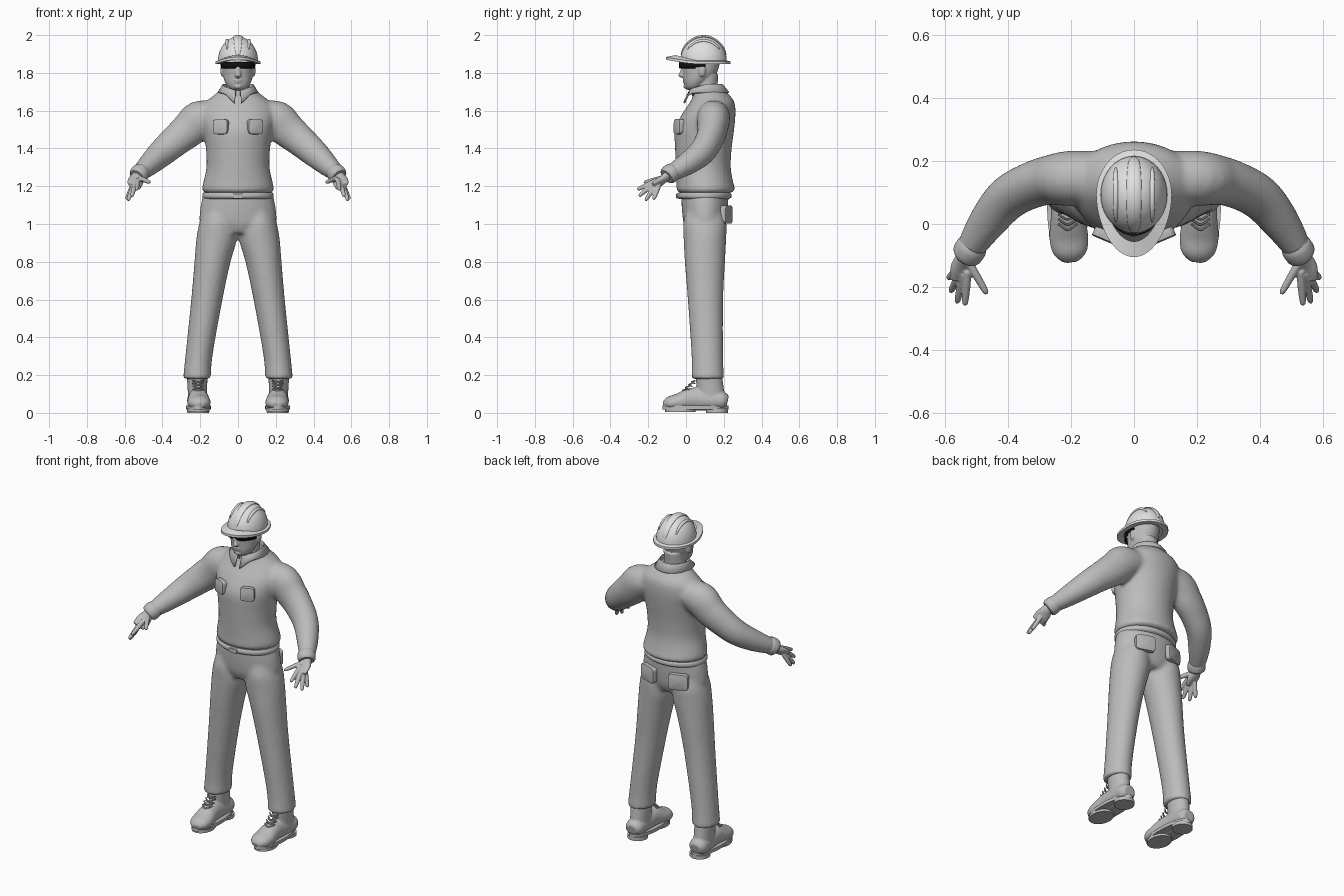
import bpy, bmesh, math
from mathutils import Vector, Matrix

cube = bpy.data.objects.get("Cube")
if cube:
    bpy.data.objects.remove(cube)


def material(name, value):
    mat = bpy.data.materials.new(name)
    mat.use_nodes = True
    colour = (value, value, value, 1)
    mat.diffuse_color = colour
    mat.node_tree.nodes["Principled BSDF"].inputs["Base Color"].default_value = colour
    return mat


GREY = material("work grey", .5)
LIGHT = material("helmet light grey", .75)
BLACK = material("lens black", .005)


def skin(bm, rows, closed=True, caps=True):
    """Bridge rows of points into a surface."""
    grid = [[bm.verts.new(p) for p in row] for row in rows]
    count = len(grid[0])
    for low, high in zip(grid, grid[1:]):
        for i in range(count if closed else count - 1):
            j = (i + 1) % count
            bm.faces.new((low[i], low[j], high[j], high[i]))
    if caps:
        bm.faces.new(grid[0])
        bm.faces.new(grid[-1])


def loft(bm, rings, side=1, follow=False, ref=(0, 1, 0), sides=24, steps=4):
    """Smooth body through rings of (x, y, z, radius a, radius b)."""
    keys = [Vector(r) for r in rings]
    ends = [keys[0]] + keys + [keys[-1]]
    path = []
    for p, q, r, s in zip(ends, ends[1:], ends[2:], ends[3:]):
        for k in range(steps):
            t = k / steps
            path.append(q + (r - p) * (t / 2) + (p * 2 - q * 5 + r * 4 - s) * (t * t / 2)
                        + (q * 3 - p - r * 3 + s) * (t ** 3 / 2))
    path.append(keys[-1])
    rows = []
    for i, p in enumerate(path):
        ahead, behind = path[min(i + 1, len(path) - 1)], path[max(i - 1, 0)]
        tangent = Vector((ahead - behind)[:3]).normalized() if follow else Vector((0, 0, 1))
        u = Vector(ref).cross(tangent).normalized()
        v = tangent.cross(u)
        row = []
        for n in range(sides):
            angle = math.tau * n / sides
            point = Vector(p[:3]) + u * p[3] * math.cos(angle) + v * p[4] * math.sin(angle)
            row.append((point.x * side, point.y, point.z))
        rows.append(row)
    skin(bm, rows)


def ball(bm, centre, radii):
    place = Matrix.Translation(centre) @ Matrix.Diagonal((*radii, 1))
    bmesh.ops.create_uvsphere(bm, u_segments=20, v_segments=12, radius=1, matrix=place)


def finish(name, bm, mat=GREY, voxel=0, smooth=4, thick=0):
    bmesh.ops.recalc_face_normals(bm, faces=bm.faces)
    mesh = bpy.data.meshes.new(name)
    bm.to_mesh(mesh)
    bm.free()
    obj = bpy.data.objects.new(name, mesh)
    bpy.context.collection.objects.link(obj)
    mesh.materials.append(mat)
    bpy.ops.object.select_all(action="DESELECT")
    obj.select_set(True)
    bpy.context.view_layer.objects.active = obj
    bpy.ops.object.shade_smooth_by_angle(angle=math.radians(40))
    if thick:
        mod = obj.modifiers.new("Thickness", "SOLIDIFY")
        mod.thickness = thick
        mod.offset = 0
    if voxel:
        mod = obj.modifiers.new("Fuse", "REMESH")
        mod.mode = "VOXEL"
        mod.voxel_size = voxel
        mod.use_smooth_shade = True
        mod = obj.modifiers.new("Soften", "SMOOTH")
        mod.factor = .5
        mod.iterations = smooth
    return obj


def pad(name, centre, size, turn=0, tilt=0, bevel=.02):
    """Rounded patch for pockets and the buckle."""
    bm = bmesh.new()
    bmesh.ops.create_cube(bm, size=1, matrix=Matrix.Diagonal((*size, 1)))
    upright = [e for e in bm.edges if abs(e.verts[0].co.y - e.verts[1].co.y) > size[1] / 2]
    bmesh.ops.bevel(bm, geom=upright, offset=bevel, segments=4, affect="EDGES", profile=.5)
    bmesh.ops.bevel(bm, geom=list(bm.edges), offset=.003, segments=2, affect="EDGES", profile=.5)
    obj = finish(name, bm)
    obj.location = centre
    obj.rotation_euler = (tilt, 0, turn)


SIDES = (("left", 1), ("right", -1))

# Shirt: torso and both sleeves fused
bm = bmesh.new()
loft(bm, [(0, .1, 1.165, .175, .135), (0, .105, 1.18, .19, .155), (0, .1, 1.22, .184, .15),
          (0, .092, 1.3, .167, .145), (0, .092, 1.4, .17, .15), (0, .098, 1.5, .185, .157),
          (0, .12, 1.58, .2, .142), (0, .138, 1.64, .175, .12), (0, .135, 1.68, .13, .098),
          (0, .115, 1.715, .085, .08)], sides=40)
ARM = [(.1, .15, 1.58, .07, .08), (.2, .145, 1.555, .1, .088), (.26, .14, 1.5, .095, .08),
       (.32, .125, 1.45, .086, .074), (.4, .083, 1.38, .075, .07),
       (.47, 0, 1.315, .06, .06), (.525, -.085, 1.265, .043, .043)]
for label, s in SIDES:
    loft(bm, ARM, s, follow=True)
finish("shirt", bm, voxel=.011, smooth=8)

# Trousers: hips and legs fused
bm = bmesh.new()
loft(bm, [(0, .1, .95, .12, .09), (0, .1, 1, .198, .112), (0, .1, 1.08, .2, .122),
          (0, .1, 1.16, .184, .125)], sides=40)
for label, s in SIDES:
    loft(bm, [(.217, .115, .18, .074, .087), (.207, .113, .3, .072, .084),
              (.165, .103, .6, .083, .094), (.135, .1, .8, .096, .107),
              (.113, .1, .92, .108, .113), (.108, .1, 1, .098, .115),
              (.1, .1, 1.07, .08, .1)], s)
finish("trousers", bm, voxel=.011, smooth=6)

# Waistband, buckle and pockets
bm = bmesh.new()
loft(bm, [(0, .097, 1.133, .18, .132), (0, .097, 1.142, .188, .143),
          (0, .097, 1.158, .188, .143), (0, .097, 1.166, .182, .136)], sides=40)
finish("waistband", bm)
pad("buckle", (0, -.046, 1.148), (.05, .012, .026), bevel=.005)
for label, s in SIDES:
    pad(label + "_chest_pocket", (.09 * s, -.037, 1.515), (.082, .03, .08), .4 * s, -.04)
    pad(label + "_back_pocket", (.1 * s, .215, 1.05), (.115, .03, .095), -.33 * s)

# Folded collar with two points at the front
bm = bmesh.new()
rows = [[], [], []]
for i in range(49):
    angle = (i / 24 - 1) * math.pi * .95
    front = max(0, -math.cos(angle))
    shape = ((.072, .07, 1.68), (.082, .088, 1.735 - .025 * front),
             (.104, .118, 1.695 - .06 * front ** 7))
    for row, (rx, ry, z) in zip(rows, shape):
        row.append((rx * math.sin(angle), .107 + ry * math.cos(angle), z))
skin(bm, rows, closed=False, caps=False)
finish("collar", bm, thick=.01)

# Head with neck, nose, lips, brow, chin and ears
bm = bmesh.new()
loft(bm, [(0, .11, 1.64, .075, .065), (0, .108, 1.7, .062, .057), (0, .108, 1.79, .062, .064)])
loft(bm, [(0, .035, 1.708, .025, .025), (0, .04, 1.722, .05, .044), (0, .052, 1.75, .068, .064),
          (0, .07, 1.785, .079, .085), (0, .077, 1.83, .082, .097), (0, .08, 1.88, .08, .1),
          (0, .085, 1.94, .055, .07)])
loft(bm, [(0, -.01, 1.84, .012, .01), (0, -.02, 1.805, .013, .012), (0, -.024, 1.786, .016, .017),
          (0, -.012, 1.775, .01, .014)])
for centre, radii in (((0, -.008, 1.763), (.024, .011, .006)), ((0, -.006, 1.752), (.021, .011, .006)),
                      ((0, -.001, 1.728), (.02, .013, .013)), ((0, -.005, 1.85), (.06, .018, .012))):
    ball(bm, centre, radii)
for label, s in SIDES:
    ball(bm, (.083 * s, .085, 1.812), (.01, .02, .033))
finish("head", bm, voxel=.005, smooth=2)

# Wraparound safety glasses
bm = bmesh.new()
rows = [[], []]
for i in range(33):
    angle = (i / 16 - 1) * 1.4
    x, y = .088 * math.sin(angle), .066 - .1 * math.cos(angle)
    rows[0].append((x, y, 1.822 + .014 * max(0, 1 - abs(x) / .018)))
    rows[1].append((x, y, 1.858))
skin(bm, rows, closed=False, caps=False)
for label, s in SIDES:
    loft(bm, [(.086, .03, 1.842, .003, .008), (.087, .1, 1.84, .003, .006)], s,
         follow=True, ref=(0, 0, 1), sides=8)
finish("safety_glasses", bm, BLACK, thick=.006)

# Hard hat: dome, ridges and peaked brim
DOME = Vector((0, .093, 1.862))
bm = bmesh.new()
rows = []
for i in range(13):
    lift = math.pi / 2 * i / 12.4
    rows.append([(.106 * math.cos(lift) * math.cos(a), DOME.y + .123 * math.cos(lift) * math.sin(a),
                  DOME.z + .13 * math.sin(lift)) for a in (math.tau * n / 40 for n in range(40))])
skin(bm, rows)
for x, half, scale, reach in ((0, .024, 1, .25), (.058, .009, .84, .6), (-.058, .009, .84, .6)):
    arc = []
    for i in range(13):
        angle = reach + (math.pi - 2 * reach) * i / 12
        fade = .3 + .7 * math.sin(math.pi * i / 12) ** .5
        arc.append((x, DOME.y + .123 * scale * math.cos(angle),
                    DOME.z + .13 * scale * math.sin(angle), .008 * fade, half * fade))
    loft(bm, arc, follow=True, ref=(1, 0, 0), sides=16, steps=2)
finish("hard_hat_dome", bm, LIGHT)

bm = bmesh.new()
rows = [[], [], [], []]
for n in range(64):
    angle = math.tau * n / 64
    front = max(0, -math.cos(angle))
    for row, (grow, drop) in zip(rows, ((.75, .012), (1, .014), (1, 0), (.75, -.01))):
        reach = .143 + .055 * front ** .5 if front else .143
        row.append((.12 * grow * math.sin(angle), DOME.y + reach * grow * math.cos(angle),
                    1.86 + .024 * front ** 2 - drop))
skin(bm, rows, caps=False)
finish("hard_hat_brim", bm, LIGHT)

# Hands, cuffs and boots
FINGERS = (((.53, -.17, 1.225), (.537, -.258, 1.182)), ((.545, -.175, 1.21), (.562, -.25, 1.147)),
           ((.557, -.165, 1.198), (.582, -.215, 1.124)), ((.563, -.148, 1.192), (.59, -.172, 1.13)),
           ((.523, -.125, 1.245), (.467, -.222, 1.22)))
for label, s in SIDES:
    bm = bmesh.new()
    loft(bm, [(.515, -.07, 1.28, .026, .028), (.532, -.1, 1.255, .024, .03),
              (.543, -.135, 1.225, .02, .042), (.552, -.175, 1.2, .014, .036)],
         s, follow=True, ref=(.45, .5, .6))
    for root, tip in FINGERS:
        a, b = Vector(root), Vector(tip)
        loft(bm, [(*a.lerp(b, t), r, r) for t, r in ((-.25, .013), (.3, .013), (.85, .0105), (1, .006))],
             s, follow=True, ref=(1, 0, 0), sides=12)
    finish(label + "_hand", bm, voxel=.004, smooth=2)

    bm = bmesh.new()
    loft(bm, [(.508, -.063, 1.282, .044, .044), (.516, -.075, 1.273, .05, .05),
              (.53, -.095, 1.257, .049, .049), (.536, -.103, 1.25, .04, .04)], s, follow=True)
    finish(label + "_cuff", bm)

    bm = bmesh.new()
    loft(bm, [(.215, .22, .06, .03, .035), (.215, .19, .065, .05, .054), (.213, .1, .07, .058, .053),
              (.21, .03, .073, .06, .054), (.207, -.04, .057, .046, .062),
              (.203, -.09, .05, .036, .054), (.2, -.12, .043, .015, .025)],
         s, follow=True, ref=(1, 0, 0))
    loft(bm, [(.214, .135, .05, .05, .075), (.215, .128, .13, .052, .072), (.217, .12, .21, .056, .07)], s)
    finish(label + "_boot", bm, voxel=.006)

    bm = bmesh.new()
    for y, rx, ry, low, high in ((.05, .066, .174, .018, .038), (.165, .057, .058, 0, .022),
                                 (-.03, .06, .08, .004, .022)):
        loft(bm, [(.21, y, low, rx, ry), (.21, y, high, rx, ry)], s, sides=32, steps=1)
    finish(label + "_sole", bm)

    bm = bmesh.new()
    for i in range(4):
        y, z = -.012 + .016 * i, .118 + .015 * i
        for rise in (-.008, .008):
            loft(bm, [(.182, y + .012, z - rise, .004, .004), (.211, y - .006, z, .004, .004),
                      (.24, y + .012, z + rise, .004, .004)], s, follow=True, sides=8)
    finish(label + "_laces", bm)
